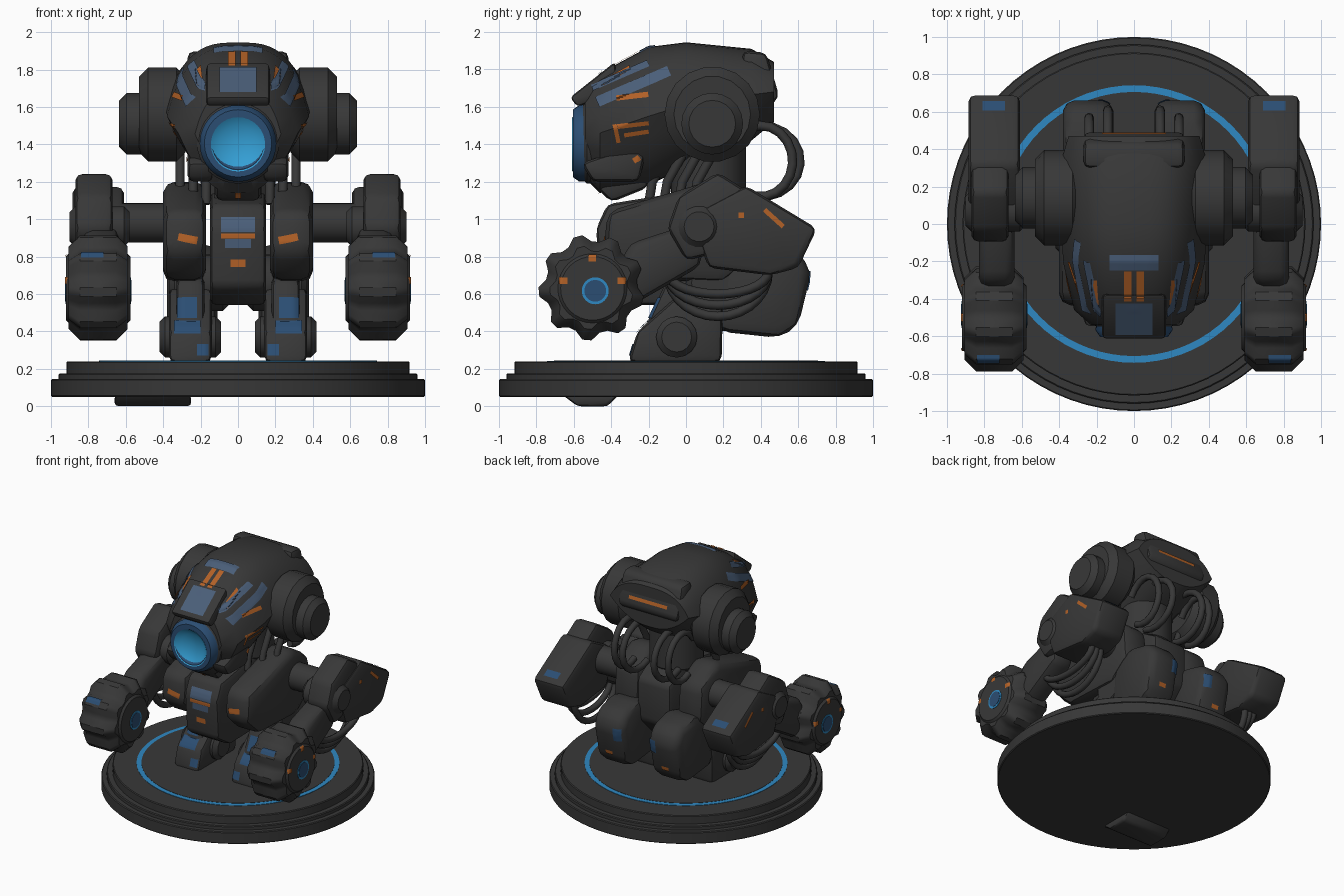
import bpy, bmesh, math
from mathutils import Vector

if "Cube" in bpy.data.objects:
    bpy.data.objects.remove(bpy.data.objects["Cube"])


def material(name, *rgb):
    m = bpy.data.materials.new(name)
    m.diffuse_color = (*rgb, 1)
    m.use_nodes = True
    m.node_tree.nodes["Principled BSDF"].inputs["Base Color"].default_value = m.diffuse_color
    return m


DARK = material("charcoal metal", 0.039, 0.039, 0.039)
SLATE = material("slate blue paint", 0.068, 0.112, 0.19)
NAVY = material("dark blue paint", 0.024, 0.075, 0.17)
ORANGE = material("burnt orange paint", 0.45, 0.12, 0.02)
GLOW = material("bright blue light", 0.028, 0.25, 0.54)
LENS = material("eye blue glass", 0.035, 0.35, 0.67)


def finish(name, bm, mat, mirror=False, bevel=0, fix=True):
    if fix:
        bmesh.ops.recalc_face_normals(bm, faces=bm.faces)
    if bevel:
        edges = [e for e in bm.edges if e.calc_face_angle(0) > 0.3]
        bmesh.ops.bevel(bm, geom=edges, offset=bevel, segments=2, profile=0.5,
                        affect='EDGES', clamp_overlap=True)
    me = bpy.data.meshes.new(name)
    bm.to_mesh(me)
    bm.free()
    me.materials.append(mat)
    me.polygons.foreach_set("use_smooth", [True] * len(me.polygons))
    me.set_sharp_from_angle(angle=math.radians(38))
    ob = bpy.data.objects.new(name, me)
    bpy.context.collection.objects.link(ob)
    if mirror:
        ob.modifiers.new("Mirror", 'MIRROR')


def skin(name, rings, mat, **kw):
    """Join equal-length rings of points into one closed skin."""
    bm = bmesh.new()
    vs = [[bm.verts.new(p) for p in r] for r in rings]
    for a, b in zip(vs, vs[1:]):
        for i in range(len(a)):
            bm.faces.new((a[i - 1], a[i], b[i], b[i - 1]))
    bm.faces.new(vs[0])
    bm.faces.new(vs[-1])
    finish(name, bm, mat, **kw)


def prism(name, pts, x0, x1, bevel=0.035):
    """Side profile (y, z) extruded over x; mirrored when it starts off-centre."""
    rings = [[(x, y, z) for y, z in pts] for x in (x0, x1)]
    skin(name, rings, DARK, mirror=x0 > 0, bevel=bevel)


def lathe(name, axis, y, z, prof, mat=DARK, n=32, teeth=False):
    """(radius, offset) profile turned about an axis; x-axis parts are mirrored."""
    rings = []
    for r, h in prof:
        ring = []
        for i in range(n):
            t = 2 * math.pi * i / n
            k = 0.87 if teeth and i % 4 < 2 else 1
            u, v = r * k * math.cos(t), r * k * math.sin(t)
            p = {'x': (h, u, v), 'y': (u, h, v), 'z': (u, v, h)}[axis]
            ring.append((p[0], p[1] + y, p[2] + z))
        rings.append(ring)
    skin(name, rings, mat, mirror=axis == 'x')


def drum(name, axis, y, z, r, h0, h1, b=0.03, **kw):
    """Cylinder with chamfered rims."""
    lathe(name, axis, y, z, [(r - b, h0), (r, h0 + b), (r, h1 - b), (r - b, h1)], **kw)


def tube(name, pts, r=0.025):
    cu = bpy.data.curves.new(name, 'CURVE')
    cu.dimensions, cu.bevel_depth, cu.bevel_resolution = '3D', r, 2
    cu.use_fill_caps = True
    s = cu.splines.new('POLY')
    s.points.add(len(pts) - 1)
    for p, co in zip(s.points, pts):
        p.co = (*co, 1)
    s.use_smooth = True
    cu.materials.append(DARK)
    ob = bpy.data.objects.new(name, cu)
    bpy.context.collection.objects.link(ob)
    ob.modifiers.new("Mirror", 'MIRROR')


def hose(name, x, y, z, ry, rz, a0, a1):
    """Elliptical arc of hose in a side plane, angles in degrees."""
    ts = [math.radians(a0 + (a1 - a0) * i / 14) for i in range(15)]
    tube(name, [(x, y + ry * math.cos(t), z + rz * math.sin(t)) for t in ts])


# stepped display base with glowing ring and a lump underneath
for i, (r, z) in enumerate([(1, 0.145), (0.96, 0.175), (0.917, 0.24)]):
    drum(f"base_step_{i}", 'z', 0, 0, r, 0.05, z, 0.006, n=72)
drum("base_ring", 'z', 0, 0, 0.742, 0.2, 0.243, 0, mat=GLOW, n=72)
drum("base_deck", 'z', 0, 0, 0.706, 0.2, 0.245, 0, n=72)
prism("base_lump", [(-0.66, 0.06), (-0.58, 0), (-0.42, 0), (-0.36, 0.06)], -0.66, -0.25, 0.02)

# head shell lofted front to back: y, bottom z, top z, half width
rings = []
for y, zb, zt, w in [(-0.54, 1.22, 1.69, 0.23), (-0.46, 1.14, 1.78, 0.32), (-0.2, 1.18, 1.92, 0.38),
                     (0, 1.28, 1.945, 0.385), (0.35, 1.42, 1.91, 0.385), (0.47, 1.52, 1.84, 0.35)]:
    ring = []
    for i in range(40):
        t = math.tau * i / 40
        c, s = [math.copysign(abs(f(t)) ** 0.65, f(t)) for f in (math.cos, math.sin)]
        taper = 1 - (0.27 * s if s > 0 else -0.45 * s)
        ring.append((w * c * taper, y, (zb + zt) / 2 + s * (zt - zb) / 2))
    rings.append(ring)
skin("head_shell", rings, DARK)
prism("brow", [(-0.62, 1.65), (-0.38, 1.84), (-0.36, 1.68), (-0.58, 1.6)], -0.17, 0.17, 0.02)
prism("chin", [(-0.53, 1.22), (-0.4, 1.09), (-0.2, 1.17), (-0.2, 1.3)], -0.12, 0.12)
prism("cheek", [(-0.56, 1.3), (-0.5, 1.2), (-0.25, 1.2), (-0.2, 1.42)], 0.13, 0.27)
prism("head_rear_plate", [(0.3, 1.9), (0.43, 1.89), (0.5, 1.65), (0.3, 1.48)], -0.27, 0.27)

# eye: collar, barrel and a hollow lens
drum("eye_collar", 'y', 0, 1.41, 0.22, -0.56, -0.3)
lathe("eye_barrel", 'y', 0, 1.405, [(0.2, -0.4), (0.205, -0.57), (0.18, -0.605), (0.14, -0.605),
      (0.1, -0.57), (0.02, -0.56)], NAVY)
lathe("eye_lens", 'y', 0, 1.4, [(0.02, -0.55), (0.13, -0.57), (0.145, -0.609), (0.1, -0.578), (0.02, -0.568)], LENS)

# drums on the head sides
drum("head_drum", 'x', 0.14, 1.56, 0.255, 0.28, 0.53, 0.05, n=18)
drum("drum_cap", 'x', 0.14, 1.51, 0.165, 0.48, 0.635, 0.04, n=20)

# neck, cables and rear hoses
drum("neck", 'z', 0.12, 0, 0.2, 1.1, 1.45)
for i in range(4):
    x = 0.1 + 0.07 * i
    tube(f"neck_cable_{i}", [(x, 0.08 * i - 0.2 + lean, z) for z, lean in ((1.08, 0), (1.2, 0.02), (1.45, 0.16))])
for i in range(2):
    hose(f"rear_hose_{i}", 0.14 + 0.1 * i, 0.4, 1.31, 0.21 - 0.04 * i, 0.19, 150, -120)

# torso
prism("belly", [(-0.42, 1.08), (-0.48, 0.95), (-0.46, 0.64), (-0.3, 0.54), (0.25, 0.55),
      (0.42, 0.72), (0.42, 1.05), (0.2, 1.18)], -0.15, 0.15)
prism("chest_pod", [(-0.42, 1.04), (-0.44, 0.82), (-0.28, 0.68), (0.2, 0.66), (0.38, 0.8),
      (0.36, 1.08), (0.15, 1.21)], 0.17, 0.4, 0.06)
drum("hip_joint", 'x', 0.15, 0.66, 0.15, 0.05, 0.37)

# legs
prism("foot", [(-0.31, 0.235), (-0.26, 0.4), (0, 0.63), (0.2, 0.64), (0.19, 0.235)], 0.14, 0.37)
prism("shin", [(-0.22, 0.42), (-0.1, 0.68), (0.3, 0.75), (0.25, 0.4)], 0.18, 0.33)
drum("ankle_hub", 'x', -0.05, 0.37, 0.11, 0.09, 0.42, n=16)
prism("rear_calf", [(0.17, 0.4), (0.5, 0.365), (0.6, 0.43), (0.67, 0.72), (0.6, 0.83), (0.4, 0.87),
      (0.2, 0.8)], 0.11, 0.38, 0.07)

# arms
drum("shoulder_link", 'x', 0.18, 0.98, 0.105, 0.34, 0.66)
prism("upper_arm", [(-0.1, 0.95), (-0.04, 1.12), (0.17, 1.25), (0.36, 1.13), (0.3, 0.85),
      (0, 0.78)], 0.67, 0.87)
prism("elbow", [(0.02, 1.02), (0.32, 1.18), (0.7, 0.95), (0.6, 0.74), (0.45, 0.7), (0.12, 0.74)], 0.61, 0.885)
drum("elbow_hub", 'x', 0.07, 0.96, 0.11, 0.58, 0.9, n=18)
prism("forearm", [(-0.45, 0.56), (-0.27, 0.55), (0.08, 0.75), (0.1, 1), (-0.3, 0.87)], 0.64, 0.83, 0.05)
for i in range(3):
    hose(f"arm_hose_{i}", 0.69 + 0.04 * i, 0.17, 0.72, 0.27, 0.24 - 0.06 * i, 180, 360)

# gear-like fists with lit discs on both faces
drum("fist", 'x', -0.505, 0.635, 0.283, 0.59, 0.905, 0.06, n=36, teeth=True)
drum("fist_hub", 'x', -0.5, 0.63, 0.19, 0.575, 0.92, 0.02)
drum("fist_light", 'x', -0.485, 0.617, 0.072, 0.572, 0.923, 0, mat=GLOW)
drum("fist_disc", 'x', -0.485, 0.617, 0.058, 0.569, 0.926, 0, mat=NAVY)

# painted strips projected onto the body along a view direction
bpy.context.view_layer.update()
deps = bpy.context.evaluated_depsgraph_get()
VIEWS = {"front": (lambda a, b: (a, -3, b), (0, 1, 0)), "back": (lambda a, b: (a, 3, b), (0, -1, 0)),
         "right": (lambda a, b: (3, a, b), (-1, 0, 0)), "top": (lambda a, b: (a, b, 3), (0, 0, -1))}


def strip(name, view, mat, a0, b0, a1, b1, w, n=10):
    """Plate along a line of width w, shaped to the surface below; mirrored."""
    make, d = VIEWS[view]
    p, q, d = Vector((a0, b0)), Vector((a1, b1)), Vector(d)
    side = Vector((b0 - b1, a1 - a0)).normalized() * w
    bm, grid = bmesh.new(), {}
    for i in range(n + 1):
        for j in range(n + 1):
            a = p.lerp(q, i / n) + side * (j / n - 0.5)
            hit, loc, nor, *_ = bpy.context.scene.ray_cast(deps, make(*a), d)
            if hit:
                grid[i, j] = bm.verts.new(loc + (nor if nor.dot(d) < 0 else -nor) * 0.006)
    for i in range(n):
        for j in range(n):
            c = [grid.get(k) for k in ((i, j), (i + 1, j), (i + 1, j + 1), (i, j + 1))]
            if None in c or max(v.co.dot(d) for v in c) - min(v.co.dot(d) for v in c) > 0.06:
                continue
            f = bm.faces.new(c)
            f.normal_update()
            if f.normal.dot(d) > 0:
                f.normal_flip()
    finish(name, bm, mat, mirror=True, fix=False)


# head paint
strip("crown_band", "top", SLATE, 0, -0.205, 0.13, -0.205, 0.08)
strip("forehead_panel", "top", SLATE, 0.05, -0.42, 0.05, -0.59, 0.1)
strip("crown_bar", "top", ORANGE, 0.033, -0.25, 0.033, -0.41, 0.04)
strip("brow_bar", "top", ORANGE, 0.21, -0.3, 0.2, -0.44, 0.03)
strip("head_stripe", "right", SLATE, -0.47, 1.625, -0.09, 1.79, 0.055)
strip("upper_head_stripe", "right", SLATE, -0.5, 1.7, -0.2, 1.83, 0.035)
strip("head_dash", "right", ORANGE, -0.37, 1.645, -0.2, 1.665, 0.028)
strip("bracket_top", "right", ORANGE, -0.365, 1.495, -0.2, 1.515, 0.022)
strip("bracket_lower", "right", ORANGE, -0.33, 1.45, -0.2, 1.47, 0.022)
strip("bracket_side", "right", ORANGE, -0.38, 1.505, -0.36, 1.41, 0.022)
strip("jaw_dot", "right", ORANGE, -0.28, 1.31, -0.25, 1.33, 0.03)
strip("rear_head_bar", "back", ORANGE, 0, 1.72, 0.17, 1.72, 0.025)

# torso paint
for part, mat, z, w, h in [("chest_panel", SLATE, 0.97, 0.09, 0.08), ("chest_line", ORANGE, 0.91, 0.09, 0.025),
                           ("lower_chest_panel", SLATE, 0.87, 0.07, 0.05), ("belly_mark", ORANGE, 0.765, 0.04, 0.04),
                           ("chin_mark", ORANGE, 1.13, 0.015, 0.03)]:
    strip(part, "front", mat, 0, z, w, z, h)
strip("pod_mark", "front", ORANGE, 0.22, 0.885, 0.32, 0.905, 0.04)

# leg and arm paint
strip("shin_panel", "front", NAVY, 0.27, 0.47, 0.27, 0.58, 0.1)
strip("foot_panel", "front", NAVY, 0.2, 0.42, 0.34, 0.42, 0.07)
strip("toe_panel", "front", NAVY, 0.16, 0.3, 0.22, 0.3, 0.06)
strip("calf_panel", "back", NAVY, 0.16, 0.62, 0.16, 0.72, 0.06)
strip("calf_mark", "back", ORANGE, 0.22, 0.5, 0.28, 0.5, 0.03)
strip("arm_dot", "right", ORANGE, 0.28, 1.02, 0.31, 1.02, 0.03)
strip("arm_dash", "right", ORANGE, 0.42, 1.05, 0.52, 0.96, 0.025)
strip("elbow_panel", "top", NAVY, 0.69, 0.63, 0.81, 0.63, 0.05)
strip("knuckle_panel", "top", NAVY, 0.72, -0.72, 0.84, -0.72, 0.04)
for i in range(3):
    t = math.radians(15 + 75 * i)
    y, z = -0.5 + 0.16 * math.cos(t), 0.63 + 0.16 * math.sin(t)
    strip(f"fist_dot_{i}", "right", ORANGE, y - 0.02, z, y + 0.02, z, 0.035)
